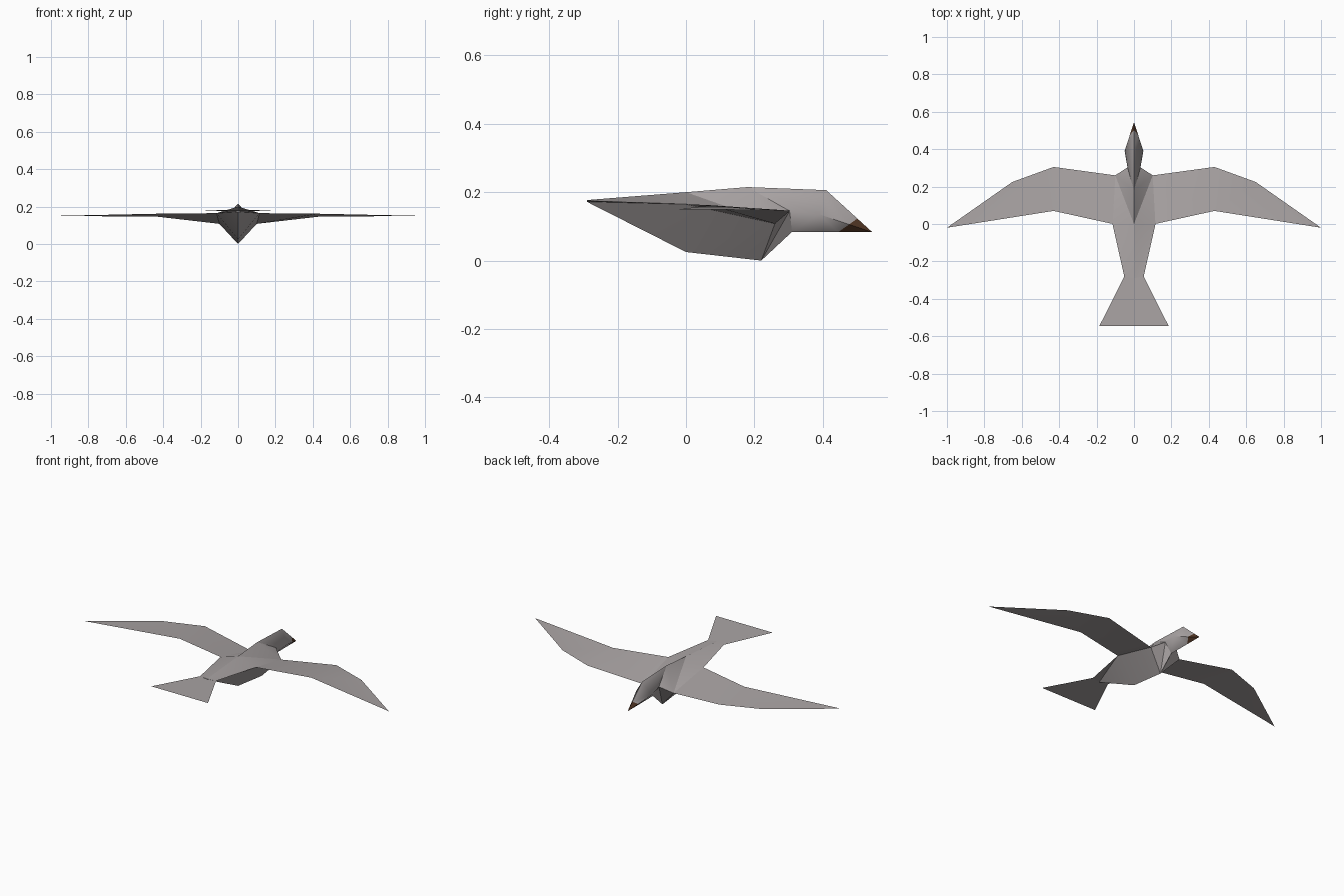
import bpy, bmesh, math
from mathutils import Vector

if "Cube" in bpy.data.objects:
    bpy.data.objects.remove(bpy.data.objects["Cube"])


def material(name, rgb):
    m = bpy.data.materials.new(name)
    m.diffuse_color = (*rgb, 1)
    m.use_nodes = True
    m.node_tree.nodes["Principled BSDF"].inputs["Base Color"].default_value = m.diffuse_color
    return m


GREY = material("feather grey", (0.40, 0.37, 0.37))
BROWN = material("beak brown", (0.085, 0.037, 0.018))


def finish(bm, name, mats, angle):
    me = bpy.data.meshes.new(name)
    bm.to_mesh(me)
    bm.free()
    for m in mats:
        me.materials.append(m)
    ob = bpy.data.objects.new(name, me)
    bpy.context.collection.objects.link(ob)
    bpy.ops.object.select_all(action='DESELECT')
    ob.select_set(True)
    bpy.context.view_layer.objects.active = ob
    bpy.ops.object.shade_smooth_by_angle(angle=math.radians(angle))
    return ob


def loft(sections):
    """Join diamond rings given as (top y,z), (side x,y,z), (bottom y,z)."""
    bm = bmesh.new()
    rings = []
    for (ty, tz), (sx, sy, sz), (by, bz) in sections:
        pts = [(0, ty, tz), (sx, sy, sz), (0, by, bz), (-sx, sy, sz)]
        rings.append([bm.verts.new(p) for p in pts])
    for a, b in zip(rings, rings[1:]):
        for i in range(4):
            j = (i + 1) % 4
            # split each strip so that it mirrors left to right
            if i in (0, 2):
                bm.faces.new((a[i], a[j], b[j]))
                bm.faces.new((a[i], b[j], b[i]))
            else:
                bm.faces.new((a[i], a[j], b[i]))
                bm.faces.new((a[j], b[j], b[i]))
    bm.faces.new(rings[0])
    bm.faces.new(rings[-1])
    bmesh.ops.remove_doubles(bm, verts=bm.verts[:], dist=0.0005)
    bmesh.ops.dissolve_degenerate(bm, edges=bm.edges[:], dist=0.0005)
    bmesh.ops.recalc_face_normals(bm, faces=bm.faces[:])
    return bm


# body: tail root, middle, chest, neck
neck = ((0.18, 0.215), (0.035, 0.303, 0.145), (0.31, 0.084))
body = loft([
    ((-0.29, 0.177), (0.052, -0.28, 0.175), (-0.29, 0.172)),
    ((0.0, 0.20), (0.115, 0.0, 0.165), (0.0, 0.025)),
    ((0.18, 0.215), (0.10, 0.26, 0.108), (0.22, 0.0)),
    neck,
])
finish(body, "body", [GREY], 30)

# head tapering to the beak tip
head = loft([
    neck,
    ((0.41, 0.206), (0.05, 0.39, 0.135), (0.40, 0.083)),
    ((0.545, 0.083), (0.0, 0.545, 0.083), (0.545, 0.083)),
])
# beak colour: cut along a slanted plane
co, no = Vector((0, 0.445, 0.083)), Vector((0, 0.039, -0.055))
bmesh.ops.bisect_plane(head, geom=head.verts[:] + head.edges[:] + head.faces[:],
                       plane_co=co, plane_no=no)
for f in head.faces:
    f.material_index = int((f.calc_center_median() - co).dot(no) > 0)
finish(head, "head", [GREY, BROWN], 60)

# wings: thin sheets, leading edge then trailing edge
WING = [((0.10, 0.26, 0.108), (0.112, 0.0, 0.165)),
        ((0.43, 0.305, 0.146), (0.43, 0.07, 0.162)),
        ((0.65, 0.225, 0.148), None),
        ((1.0, -0.02, 0.15), None)]
for side, name in ((1, "right_wing"), (-1, "left_wing")):
    bm = bmesh.new()
    lead = [bm.verts.new((side * p[0], p[1], p[2])) for p, _ in WING]
    trail = [bm.verts.new((side * q[0], q[1], q[2])) for _, q in WING if q]
    faces = [(lead[0], trail[0], trail[1], lead[1]),
             (lead[1], trail[1], lead[2]),
             (lead[2], trail[1], lead[3])]
    for f in faces:
        bm.faces.new(f if side > 0 else f[::-1])
    finish(bm, name, [GREY], 30)

# tail fan: thin sheet
bm = bmesh.new()
row = [[bm.verts.new((s * x, y, z)) for s in (-1, 0, 1)]
       for x, y, z in ((0.052, -0.28, 0.175), (0.185, -0.545, 0.181))]
for i in range(2):
    bm.faces.new((row[1][i], row[1][i + 1], row[0][i + 1], row[0][i]))
finish(bm, "tail", [GREY], 30)
